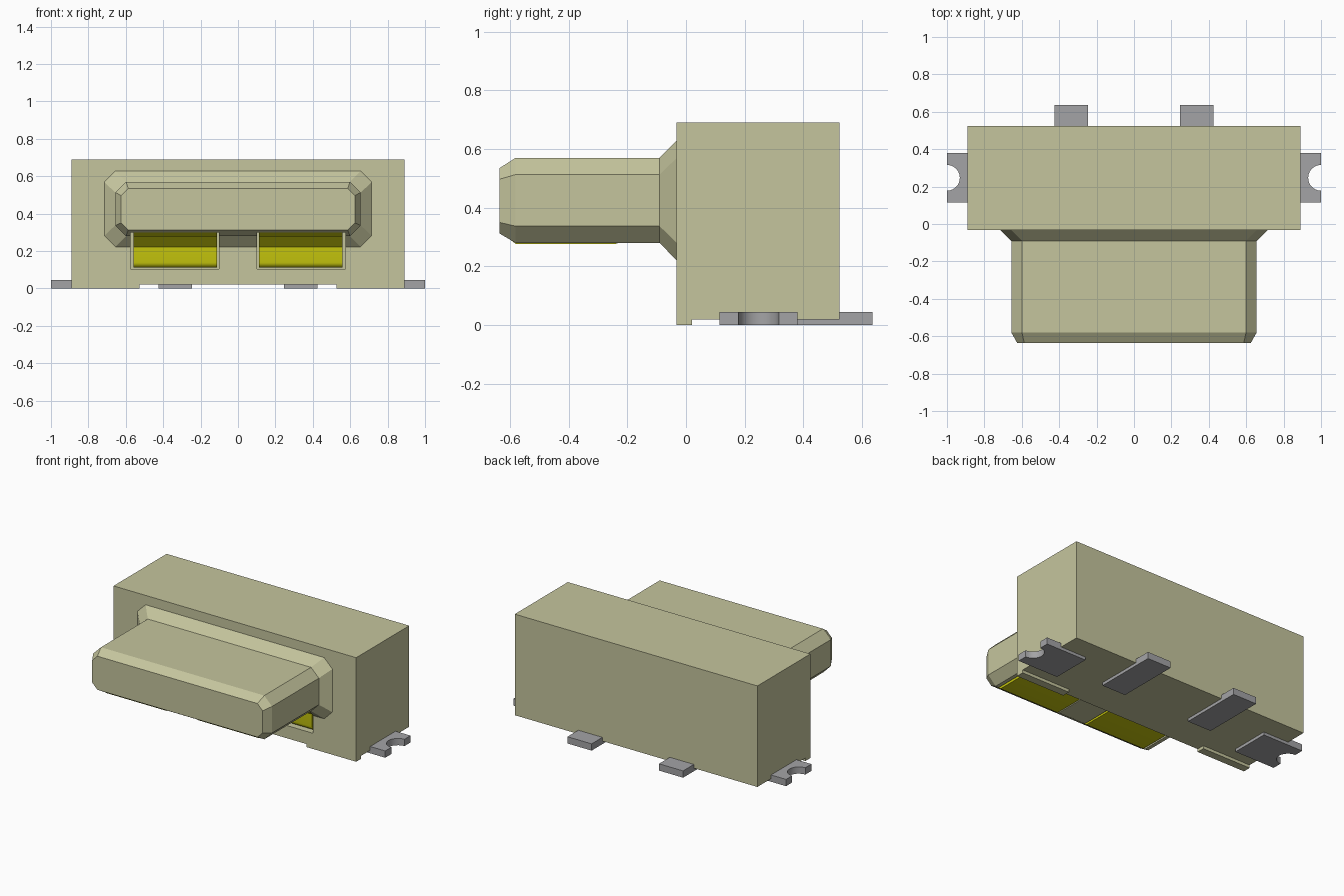
import bpy, bmesh, math

cube = bpy.data.objects.get("Cube")
if cube:
    bpy.data.objects.remove(cube, do_unlink=True)


def material(name, rgb):
    m = bpy.data.materials.new(name)
    m.use_nodes = True
    m.diffuse_color = (*rgb, 1)
    bsdf = next(n for n in m.node_tree.nodes if n.type == 'BSDF_PRINCIPLED')
    bsdf.inputs["Base Color"].default_value = (*rgb, 1)
    return m


BEIGE = material("beige plastic", (0.56, 0.56, 0.34))
GOLD = material("yellow gold", (0.56, 0.56, 0.004))
GREY = material("grey metal", (0.37, 0.37, 0.38))


def loft(name, rings, mat):
    """Closed solid through matching rings of 3D points."""
    bm = bmesh.new()
    loops = [[bm.verts.new(p) for p in ring] for ring in rings]
    n = len(loops[0])
    for a, b in zip(loops, loops[1:]):
        for i in range(n):
            j = (i + 1) % n
            bm.faces.new((a[i], a[j], b[j], b[i]))
    bm.faces.new(loops[0])
    bm.faces.new(loops[-1])
    bmesh.ops.recalc_face_normals(bm, faces=bm.faces[:])
    me = bpy.data.meshes.new(name)
    bm.to_mesh(me)
    bm.free()
    ob = bpy.data.objects.new(name, me)
    bpy.context.collection.objects.link(ob)
    me.materials.append(mat)
    return ob


def box(name, x0, x1, y0, y1, z0, z1, mat):
    return loft(name, [[(x0, y0, z), (x1, y0, z), (x1, y1, z), (x0, y1, z)]
                       for z in (z0, z1)], mat)


def cut(ob, cutters):
    bpy.context.view_layer.objects.active = ob
    for c in cutters:
        mod = ob.modifiers.new("cut", 'BOOLEAN')
        mod.operation = 'DIFFERENCE'
        mod.solver = 'EXACT'
        mod.object = c
        bpy.ops.object.modifier_apply(modifier=mod.name)


def octagon(y, hw, z0, z1, c):
    """Rectangle with chamfered corners, facing the front."""
    return [(-hw + c, y, z0), (hw - c, y, z0), (hw, y, z0 + c), (hw, y, z1 - c),
            (hw - c, y, z1), (-hw + c, y, z1), (-hw, y, z1 - c), (-hw, y, z0 + c)]


# Main housing and the chamfered plug in front of it
housing = box("housing", -0.89, 0.89, -0.033, 0.523, 0.02, 0.69, BEIGE)
plug = loft("plug", [octagon(-0.02, 0.715, 0.222, 0.628, 0.06),
                     octagon(-0.033, 0.715, 0.222, 0.628, 0.06),
                     octagon(-0.09, 0.656, 0.28, 0.57, 0.057),
                     octagon(-0.58, 0.656, 0.28, 0.57, 0.057),
                     octagon(-0.635, 0.625, 0.312, 0.535, 0.038)], BEIGE)

# Channels for the two contacts
channels = [box("channel_cutter", min(s * 0.102, s * 0.574), max(s * 0.102, s * 0.574),
                -0.625, 0.03, 0.104, 0.298, BEIGE) for s in (-1, 1)]
for part in (housing, plug):
    cut(part, channels)
for c in channels:
    bpy.data.objects.remove(c, do_unlink=True)

# Contact profile (y, z): along the plug underside, down the housing, rounded foot
r = 0.028
bend = [(0.006 - r * math.cos(a), 0.139 - r * math.sin(a))
        for a in (math.radians(15 * i) for i in range(7))]
profile = [(-0.628, 0.313), (-0.58, 0.277), (-0.24, 0.277), (-0.22, 0.283),
           (-0.085, 0.283), (-0.022, 0.222)] + bend + [(0.06, 0.111), (0.06, 0.33), (-0.6, 0.33)]

for side, s in (("right", -1), ("left", 1)):
    contact = loft(side + "_contact", [[(s * x, y, z) for y, z in profile]
                                       for x in (0.113, 0.56)], GOLD)
    bpy.ops.object.select_all(action='DESELECT')
    contact.select_set(True)
    bpy.context.view_layer.objects.active = contact
    bpy.ops.object.shade_smooth_by_angle(angle=math.radians(25))

    # Foot rail under the housing front
    x = sorted((s * 0.527, s * 0.89))
    box(side + "_front_foot", *x, -0.033, 0.02, 0.0, 0.021, BEIGE)

    # Rear solder tab
    x = sorted((s * 0.247, s * 0.424))
    box(side + "_rear_tab", *x, 0.21, 0.636, 0.0, 0.045, GREY)

    # Side mounting tab with a half-round notch
    notch = [(1.0 - 0.069 * math.cos(a), 0.247 + 0.069 * math.sin(a))
             for a in (math.radians(-90 + 15 * i) for i in range(13))]
    outline = [(0.70, 0.114), (1.0, 0.114)] + notch + [(1.0, 0.38), (0.70, 0.38)]
    tab = loft(side + "_side_tab", [[(s * px, py, z) for px, py in outline]
                                    for z in (0.0, 0.045)], GREY)
    bpy.ops.object.select_all(action='DESELECT')
    tab.select_set(True)
    bpy.context.view_layer.objects.active = tab
    bpy.ops.object.shade_smooth_by_angle(angle=math.radians(25))
